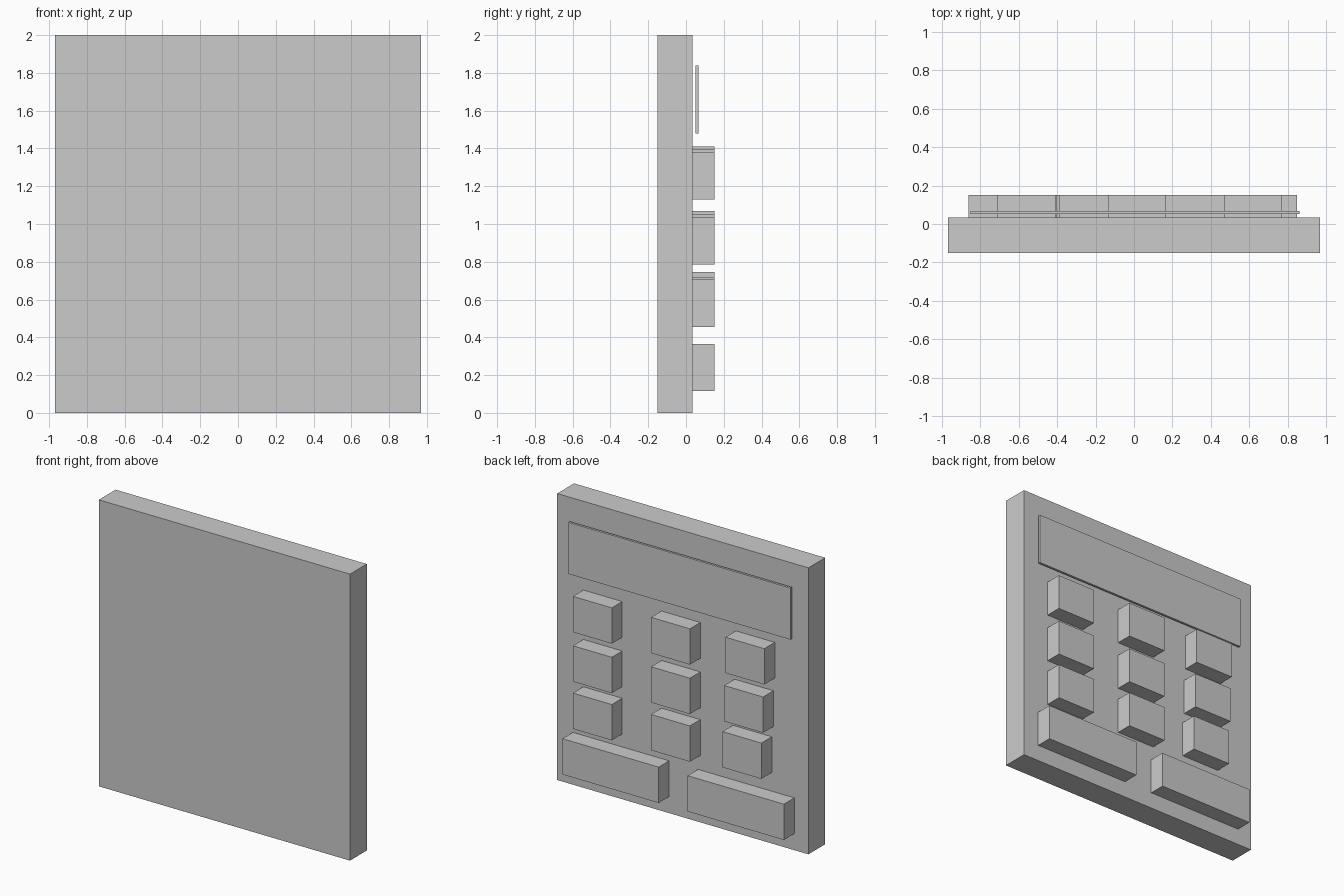
import bpy

default = bpy.data.objects.get("Cube")
if default:
    bpy.data.objects.remove(default, do_unlink=True)

grey = bpy.data.materials.new("light grey")
grey.use_nodes = True
colour = (0.6, 0.6, 0.6, 1)
grey.diffuse_color = colour
grey.node_tree.nodes["Principled BSDF"].inputs["Base Color"].default_value = colour


def box(name, low, high):
    """Add a box spanning two opposite corners."""
    bpy.ops.mesh.primitive_cube_add(size=1)
    part = bpy.context.object
    part.name = name
    part.location = [(a + b) / 2 for a, b in zip(low, high)]
    part.scale = [b - a for a, b in zip(low, high)]
    bpy.ops.object.transform_apply(location=True, rotation=False, scale=True)
    part.data.materials.append(grey)
    return part


FACE, KEY_TOP = 0.035, 0.15

# Slab body and the thin display floating just off its face
box("body", (-0.97, -0.15, 0), (0.97, FACE, 2))
box("display", (-0.853, 0.051, 1.48), (0.861, 0.067, 1.84))

# Three rows of square keys, each column set slightly differently
KEY_W, KEY_H = 0.3, 0.25
rows = {"upper": (-0.41, (1.38, 1.395, 1.41)),
        "middle": (-0.4, (1.035, 1.05, 1.07)),
        "lower": (-0.387, (0.705, 0.717, 0.745))}
for row, (right_edge, tops) in rows.items():
    edges = (0.768, 0.165, right_edge)
    for column, edge, top in zip(("left", "centre", "right"), edges, tops):
        box(f"{row}_{column}_key", (edge - KEY_W, FACE, top - KEY_H),
            (edge, KEY_TOP, top))

# Two wide keys along the bottom
for side, edge in (("left", 0.849), ("right", -0.118)):
    box(f"wide_{side}_key", (edge - 0.743, FACE, 0.115), (edge, KEY_TOP, 0.365))
